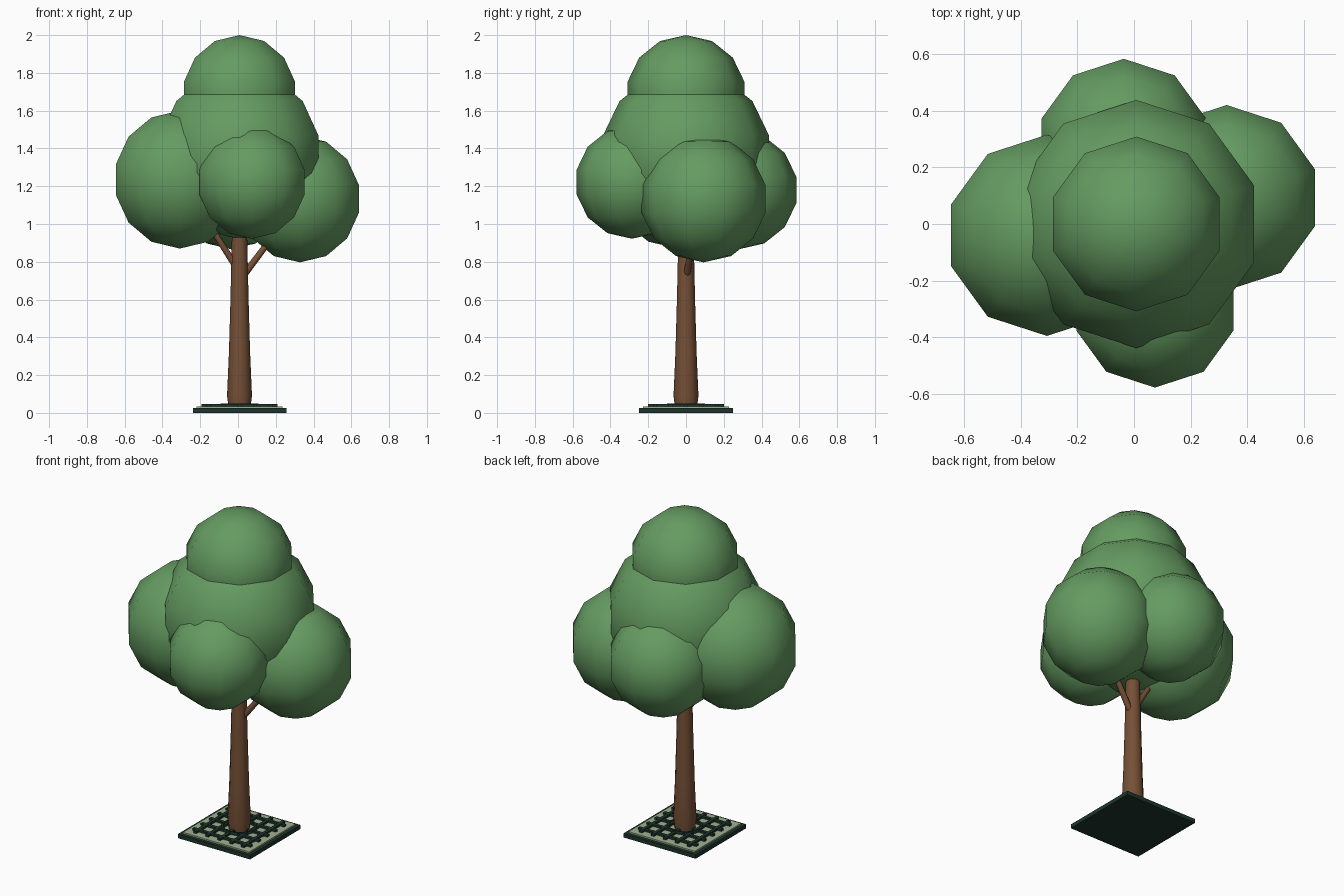
import bpy, bmesh, math
from mathutils import Vector

if "Cube" in bpy.data.objects:
    bpy.data.objects.remove(bpy.data.objects["Cube"])

CX = 0.008  # trunk axis


def material(name, rgb):
    m = bpy.data.materials.new(name)
    m.diffuse_color = (*rgb, 1)
    m.use_nodes = True
    m.node_tree.nodes["Principled BSDF"].inputs["Base Color"].default_value = m.diffuse_color
    return m


LEAF = material("leaf_green", (0.13, 0.33, 0.12))
BARK = material("bark_brown", (0.18, 0.08, 0.037))
IRON = material("dark_iron", (0.012, 0.035, 0.024))
STONE = material("pale_stone", (0.36, 0.44, 0.29))


def finish(name, mat, smooth=None):
    ob = bpy.context.object
    ob.name = name
    ob.data.materials.append(mat)
    if smooth:
        bpy.ops.object.shade_smooth_by_angle(angle=math.radians(smooth))
    return ob


def foliage(name, loc, r):
    bpy.ops.mesh.primitive_uv_sphere_add(segments=10, ring_count=7, radius=r, location=loc)
    finish(name, LEAF, 80)


def box(name, mat, x, y, z0, z1, sx, sy):
    bpy.ops.mesh.primitive_cube_add(size=1, location=(x, y, (z0 + z1) / 2))
    bpy.context.object.scale = (sx, sy, z1 - z0)
    bpy.ops.object.transform_apply(location=False, rotation=False, scale=True)
    finish(name, mat)


def branch(name, a, b, r1, r2):
    a, b = Vector(a), Vector(b)
    d = b - a
    bpy.ops.mesh.primitive_cone_add(vertices=8, radius1=r1, radius2=r2, depth=d.length,
                                    location=(a + b) / 2,
                                    rotation=d.to_track_quat('Z', 'Y').to_euler())
    finish(name, BARK, 50)


def lathe(name, profile, sides, mat):
    bm = bmesh.new()
    rings = [[bm.verts.new((CX + r * math.cos(2 * math.pi * i / sides),
                            r * math.sin(2 * math.pi * i / sides), z))
              for i in range(sides)] for r, z in profile]
    for lo, hi in zip(rings, rings[1:]):
        for i in range(sides):
            j = (i + 1) % sides
            bm.faces.new((lo[i], lo[j], hi[j], hi[i]))
    bm.faces.new(rings[0][::-1])
    bm.faces.new(rings[-1])
    me = bpy.data.meshes.new(name)
    bm.to_mesh(me)
    bm.free()
    ob = bpy.data.objects.new(name, me)
    bpy.context.collection.objects.link(ob)
    bpy.ops.object.select_all(action='DESELECT')
    ob.select_set(True)
    bpy.context.view_layer.objects.active = ob
    finish(name, mat, 50)


# Foliage clumps
foliage("foliage_top", (CX, 0, 1.683), 0.317)
foliage("foliage_middle", (CX, 0, 1.37), 0.45)
foliage("foliage_left", (-0.308, -0.04, 1.235), 0.365)
foliage("foliage_right", (0.328, 0.093, 1.133), 0.336)
foliage("foliage_front", (0.074, -0.286, 1.222), 0.3)
foliage("foliage_back", (-0.036, 0.278, 1.18), 0.314)

# Trunk with flared foot, and two branches
lathe("trunk", [(0.058, 0.03), (0.066, 0.09), (0.056, 0.32), (0.048, 0.6), (0.038, 1.05)], 12, BARK)
branch("branch_right", (CX, 0, 0.70), (0.25, 0.05, 1.02), 0.019, 0.015)
branch("branch_left", (CX, 0, 0.745), (-0.2, -0.03, 1.07), 0.018, 0.014)

# Tree grate: iron plate, stone inset, crossing bars and centre rings
box("grate_plate", IRON, CX, 0, 0, 0.025, 0.495, 0.495)
box("stone_inset", STONE, CX, 0, 0.02, 0.034, 0.455, 0.455)
for i in range(-2, 3):
    o = i * 0.082
    box("grate_bar_x", IRON, CX, o, 0.03, 0.046, 0.40, 0.02)
    box("grate_bar_y", IRON, CX + o, 0, 0.03, 0.047, 0.02, 0.40)
bpy.ops.mesh.primitive_torus_add(major_segments=20, minor_segments=6, major_radius=0.095,
                                 minor_radius=0.01, location=(CX, 0, 0.042))
finish("grate_ring", IRON, 60)
